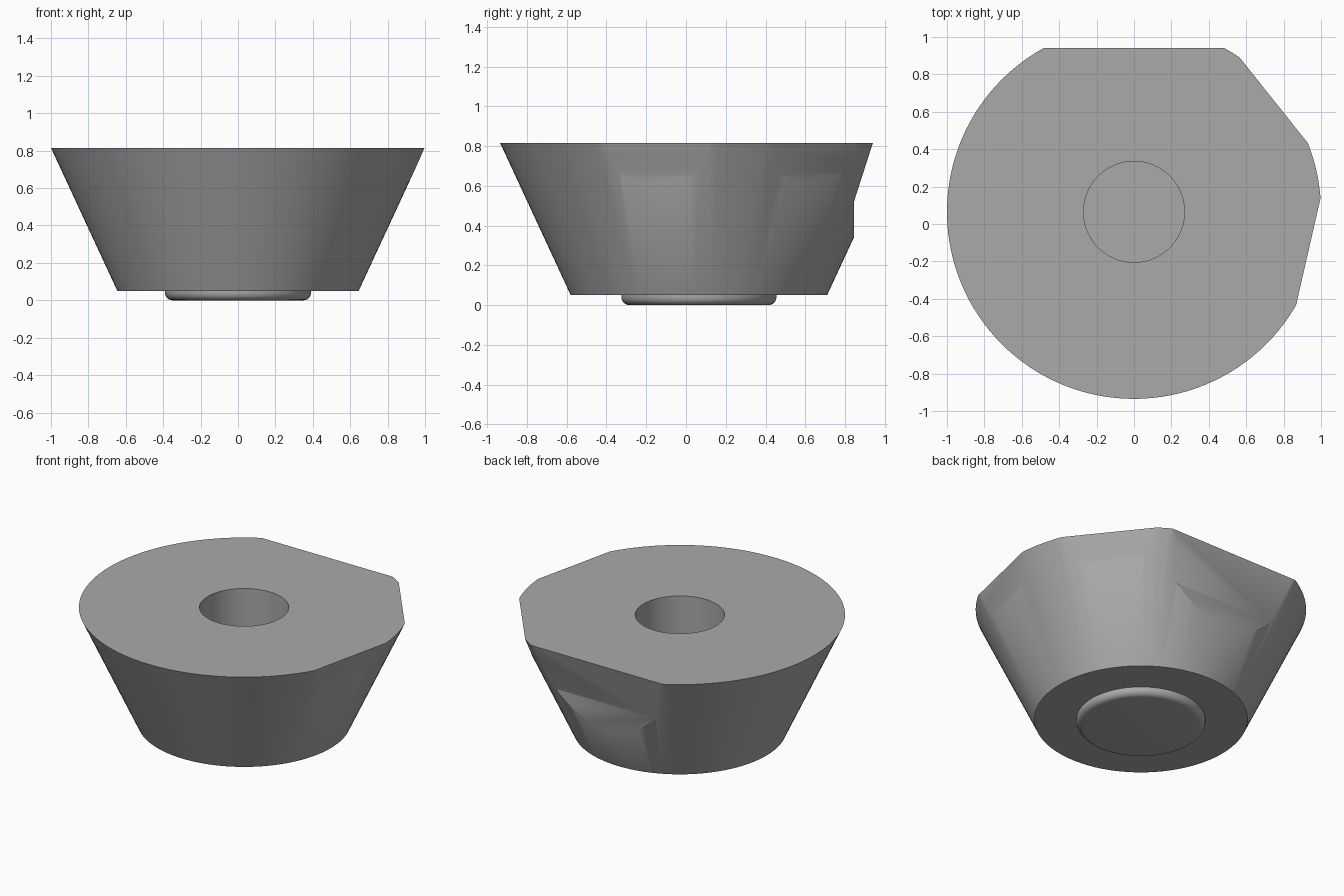
import bpy, bmesh, math
from mathutils import Matrix, Vector

CENTRE_Y = 0.065
TOP, BASE = 0.815, 0.05

default = bpy.data.objects.get("Cube")
if default:
    bpy.data.objects.remove(default, do_unlink=True)

grey = bpy.data.materials.new("plain grey")
grey.use_nodes = True
colour = (0.4, 0.4, 0.4, 1)
grey.diffuse_color = colour
grey.node_tree.nodes["Principled BSDF"].inputs["Base Color"].default_value = colour


def new_object(name, bm):
    bmesh.ops.recalc_face_normals(bm, faces=bm.faces)
    mesh = bpy.data.meshes.new(name)
    bm.to_mesh(mesh)
    bm.free()
    mesh.materials.append(grey)
    obj = bpy.data.objects.new(name, mesh)
    bpy.context.collection.objects.link(obj)
    return obj


def lathe(name, profile, steps=128):
    """Revolve (radius, z) points around the vertical axis."""
    bm = bmesh.new()
    verts = [bm.verts.new((r, 0, z)) for r, z in profile]
    edges = [bm.edges.new(pair) for pair in zip(verts, verts[1:])]
    bmesh.ops.spin(bm, geom=verts + edges, cent=(0, 0, 0), axis=(0, 0, 1),
                   angle=math.tau, steps=steps)
    bmesh.ops.remove_doubles(bm, verts=bm.verts, dist=1e-5)
    obj = new_object(name, bm)
    obj.location.y = CENTRE_Y
    return obj


def flat_cutter(angle, rim, waist):
    """Prism that leaves an upright flat below an outward sloping one."""
    slope = 0.322
    bend = TOP - (rim - waist) / slope
    lip = 0.05
    profile = [(waist, 0.2), (waist, bend), (rim + slope * lip, TOP + lip),
               (1.5, TOP + lip), (1.5, 0.2)]
    bm = bmesh.new()
    face = bm.faces.new([bm.verts.new((r, -1, z)) for r, z in profile])
    ext = bmesh.ops.extrude_face_region(bm, geom=[face])
    moved = [v for v in ext["geom"] if isinstance(v, bmesh.types.BMVert)]
    bmesh.ops.translate(bm, verts=moved, vec=Vector((0, 2, 0)))
    bm.transform(Matrix.Rotation(angle, 4, "Z"))
    obj = new_object("flat_cutter", bm)
    obj.location.y = CENTRE_Y
    obj.hide_render = True
    return obj


# Tapered body with rounded foot and blind bore
foot_r, fillet = 0.39, 0.04
foot = [(foot_r - fillet + fillet * math.sin(a), fillet - fillet * math.cos(a))
        for a in (math.radians(15 * i) for i in range(7))]
body = lathe("tapered_body",
             [(0, 0)] + foot + [(foot_r, BASE), (0.645, BASE), (1, TOP),
                                (0.27, TOP), (0.27, 0.3), (0, 0.3)])

# Five flats at sevenths of a turn, the back one deepest
cutters = []
for i in range(-2, 3):
    rim, waist = (0.875, 0.78) if i == 0 else (0.956, 0.907)
    cutters.append(flat_cutter(math.pi / 2 + i * math.tau / 7, rim, waist))

for cutter in cutters:
    mod = body.modifiers.new("flat", "BOOLEAN")
    mod.operation, mod.solver, mod.object = "DIFFERENCE", "EXACT", cutter

# Bake the cuts and drop the helpers
bpy.context.view_layer.update()
evaluated = body.evaluated_get(bpy.context.evaluated_depsgraph_get())
body.data = bpy.data.meshes.new_from_object(evaluated)
body.modifiers.clear()
for cutter in cutters:
    bpy.data.objects.remove(cutter, do_unlink=True)

bpy.ops.object.select_all(action="DESELECT")
body.select_set(True)
bpy.context.view_layer.objects.active = body
bpy.ops.object.shade_smooth_by_angle(angle=math.radians(30))
